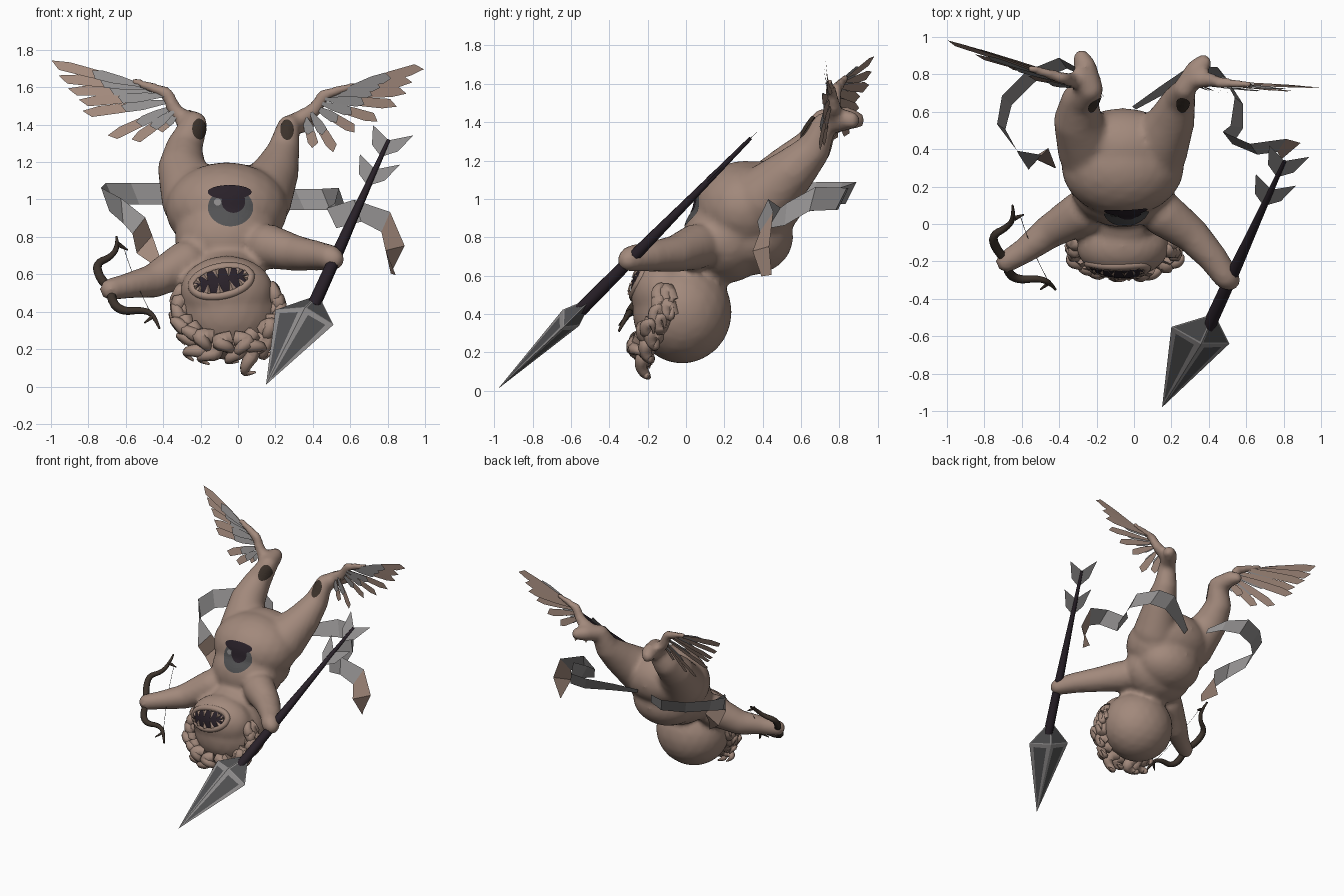
import bpy, bmesh, math, random
from mathutils import Vector as V, Matrix
from mathutils.bvhtree import BVHTree

random.seed(4)
cube = bpy.data.objects.get("Cube")
if cube:
    bpy.data.objects.remove(cube, do_unlink=True)


def material(name, *rgb):
    m = bpy.data.materials.new(name)
    m.use_nodes = True
    m.diffuse_color = (*rgb, 1)
    m.node_tree.nodes["Principled BSDF"].inputs["Base Color"].default_value = (*rgb, 1)
    return m


skin = material("skin", .36, .25, .2)
grey = material("grey", .28, .27, .27)
steel = material("dark_grey", .085, .085, .088)
dark = material("dark_purple", .022, .015, .022)
brown = material("dark_brown", .045, .032, .024)


def add(name, data, *mats):
    for m in mats:
        data.materials.append(m)
    ob = bpy.data.objects.new(name, data)
    bpy.context.scene.collection.objects.link(ob)
    return ob


def from_bm(name, bm, *mats):
    me = bpy.data.meshes.new(name)
    bm.to_mesh(me)
    bm.free()
    return add(name, me, *mats)


def faces_mesh(name, verts, faces, *mats):
    me = bpy.data.meshes.new(name)
    me.from_pydata([tuple(v) for v in verts], [], faces)
    return add(name, me, *mats)


def tube(name, pts, mat, depth=1.0, cyclic=False, res=2):
    """Tapered tube through (x, y, z, radius) points."""
    cu = bpy.data.curves.new(name, "CURVE")
    cu.dimensions = "3D"
    cu.bevel_depth, cu.bevel_resolution, cu.resolution_u = depth, res, 4
    cu.use_fill_caps = True
    sp = cu.splines.new("NURBS")
    sp.points.add(len(pts) - 1)
    for p, q in zip(sp.points, pts):
        p.co, p.radius = (*q[:3], 1), q[3]
    sp.order_u, sp.use_endpoint_u, sp.use_cyclic_u = 3, True, cyclic
    return add(name, cu, mat)


# Body: ellipsoids and limb chains fused into one skin
flesh = bmesh.new()


def blob(c, r):
    r = (r, r, r) if isinstance(r, (int, float)) else r
    bmesh.ops.create_icosphere(flesh, subdivisions=3, radius=1,
                               matrix=Matrix.Translation(c) @ Matrix.Diagonal((*r, 1)))


def limb(pts):
    for a, b in zip(pts, pts[1:]):
        a, b = V(a), V(b)
        for i in range(9):
            p = a.lerp(b, i / 8)
            blob(p[:3], p[3])


blob((-.06, .21, .79), (.28, .23, .23))      # chest
blob((-.06, .33, .8), (.26, .23, .2))        # back
blob((-.06, .31, .95), (.33, .27, .25))      # belly
blob((-.06, .41, 1.0), (.3, .21, .2))        # hips
blob((-.05, .02, .63), (.17, .14, .1))       # neck
blob((-.05, -.02, .41), (.28, .26, .27))     # skull
blob((-.06, -.12, .51), (.25, .17, .19))     # face
limb([(-.28, .06, .66, .12), (-.45, -.04, .565, .092), (-.58, -.14, .54, .07), (-.68, -.2, .52, .06)])
limb([(.16, .05, .75, .12), (.3, -.05, .715, .097), (.42, -.18, .7, .08), (.49, -.28, .69, .07), (.51, -.3, .68, .06)])
limb([(-.24, .4, 1.0, .17), (-.3, .55, 1.16, .13), (-.29, .66, 1.27, .1), (-.235, .72, 1.4, .072),
      (-.26, .84, 1.42, .06), (-.28, .89, 1.41, .045)])
limb([(.12, .4, 1.0, .17), (.2, .55, 1.14, .125), (.24, .66, 1.25, .09), (.27, .72, 1.39, .062),
      (.33, .82, 1.41, .058), (.37, .86, 1.41, .048)])
# wing arms growing from the ankles
limb([(-.26, .75, 1.4, .05), (-.34, .77, 1.48, .04), (-.38, .78, 1.57, .035), (-.55, .83, 1.63, .024)])
limb([(.3, .77, 1.41, .05), (.41, .77, 1.48, .04), (.46, .755, 1.56, .033), (.62, .745, 1.61, .022)])
body = from_bm("body", flesh, skin)
mod = body.modifiers.new("fuse", "REMESH")
mod.mode, mod.voxel_size, mod.use_smooth_shade = "VOXEL", .02, True
mod = body.modifiers.new("soften", "SMOOTH")
mod.factor, mod.iterations = .5, 5

bpy.context.view_layer.update()
skin_tree = BVHTree.FromObject(body, bpy.context.evaluated_depsgraph_get())


def on_skin(x, z, off):
    """Point lying just in front of the body at (x, z)."""
    hit, n, _, _ = skin_tree.ray_cast(V((x, -2, z)), V((0, 1, 0)))
    if hit is None:
        hit, n, _, _ = skin_tree.find_nearest(V((x, .68, z)))
    return hit + n * off


def oval(cx, cz, rx, rz, t, tilt=0):
    x, z = rx * math.cos(t), rz * math.sin(t)
    c, s = math.cos(tilt), math.sin(tilt)
    return cx + x * c - z * s, cz + x * s + z * c


def plate(name, mat, cx, cz, rx, rz, off, tilt=0, rings=6, seg=32):
    verts, faces = [on_skin(cx, cz, off)], []
    for r in range(1, rings + 1):
        for i in range(seg):
            k = r / rings
            verts.append(on_skin(*oval(cx, cz, rx * k, rz * k, math.tau * i / seg, tilt), off))
            a, b = 1 + (r - 1) * seg + i, 1 + (r - 1) * seg + (i + 1) % seg
            faces.append((0, a, b) if r == 1 else (a - seg, a, b, b - seg))
    return faces_mesh(name, verts, faces, mat)


# Belly eye
plate("eye_iris", steel, -.04, .957, .12, .102, .004)
plate("eye_lid_shade", dark, -.045, 1.037, .115, .037, .007)
plate("eye_pupil", dark, -.025, .988, .062, .063, .007)
plate("eye_glint", grey, -.108, .985, .019, .019, .009)

# Dark bands on the ankles
plate("right_ankle_patch", brown, -.21, 1.375, .036, .055, .005)
plate("left_ankle_patch", brown, .262, 1.37, .034, .055, .005)

# Mouth with lips and pointed teeth
mouth = (-.09, .565, .145, .062)
plate("mouth", dark, *mouth, .004, .2)
lips = [(*on_skin(*oval(-.09, .565, .165, .08, math.tau * i / 20, .2), -.012), 1) for i in range(20)]
tube("lips", lips, skin, .025, True)
teeth = bmesh.new()
for i in range(13):
    t = math.tau * (i + .5) / 13
    size = random.uniform(.9, 1.25)
    base = on_skin(*oval(*mouth, t, .2), .006)
    tip = on_skin(*oval(-.09, .565, .118, .062 - .05 * size, t, .2), .012)
    side = (tip - base).cross(V((0, 1, 0))).normalized() * .019
    ring = [teeth.verts.new(base + o) for o in (side, V((0, -.015, 0)), -side)]
    top = teeth.verts.new(tip)
    for a, b in zip(ring, ring[1:]):
        teeth.faces.new((a, b, top))
from_bm("teeth", teeth, skin)

# Curly hair: two rows of tapered, uneven locks around the brow
for row in range(2):
    for i in range(13):
        t = math.radians(165 + 215 * i / 12 + 9 * row + random.uniform(-5, 5))
        out = V((math.cos(t), 0, math.sin(t)))
        tan = V((-out.z, 0, out.x)) * random.choice((-1, 1))
        low = max(0, -out.z)
        p = V((-.05, -.07 - .13 * low - .04 * row, .42)) + V((out.x * .25, 0, out.z * (.2 - .04 * row)))
        j = random.uniform(.6, 1.25)
        reach = (.02 + .045 * low * (1 - .5 * row)) * j
        pts = [p - tan * .03, p + out * reach * .8 + tan * .05 + V((0, -.03, 0)),
               p + out * reach * 1.5 - tan * .02 + V((0, -.045, 0)),
               p + out * reach * 2.2 - tan * .055, p + out * reach * 2.3 + tan * .015]
        tube("hair_lock", [(*q, r) for q, r in zip(pts, (.045, .045, .033, .02, .005))], skin, res=1)


# Wings: long feathers with shorter grey coverts in front
def wing(name, roots, tips, depth):
    verts, faces = [], []
    n = len(tips)
    for layer, reach in enumerate((1, .55)):
        for i, tip in enumerate(tips):
            k = i / (n - 1) * (len(roots) - 1)
            j = min(int(k), len(roots) - 2)
            a = V(roots[j]).lerp(V(roots[j + 1]), k - j)
            b = a.lerp(V(tip), reach)
            d = (b - a).normalized()
            w = V((-d.y, d.x)) * .028
            start = len(verts)
            for f, s in ((0, .3), (.55, .9), (.9, .9), (1, -.5), (.8, -1), (.4, -.8), (0, -.3)):
                p = a.lerp(b, f) + w * s
                y = depth(p.x) - .15 * (1.65 - p.y)
                verts.append((p.x, y - .012 * layer + .01 * (i % 3) - .008 * s, p.y))
            faces.append(tuple(range(start, start + 7)))
    ob = faces_mesh(name, verts, faces, skin, grey)
    for f in ob.data.polygons[n:]:
        f.material_index = 1


wing("right_wing", [(-.52, 1.61), (-.4, 1.58), (-.36, 1.5), (-.33, 1.45)],
     [(-1, 1.73), (-.96, 1.65), (-.91, 1.58), (-.85, 1.52), (-.83, 1.46), (-.69, 1.33), (-.56, 1.31), (-.43, 1.37)],
     lambda x: .67 - .295 * x)
wing("left_wing", [(.6, 1.6), (.48, 1.55), (.43, 1.5), (.36, 1.44)],
     [(.99, 1.71), (.93, 1.64), (.9, 1.58), (.85, 1.51), (.75, 1.43), (.63, 1.37), (.52, 1.26), (.41, 1.28)],
     lambda x: .79 - .07 * x)


# Ribbon ends trailing from behind the hips, with a skin-toned tip
def ribbon(name, path):
    pts, verts = [V(p) for p in path], []
    lean = V((-.4, .5, 0))
    for i, p in enumerate(pts):
        d = (pts[min(i + 1, len(pts) - 1)] - pts[max(i - 1, 0)]).normalized()
        up = d.cross(V((0, 0, 1))).normalized().cross(d)
        size = .03 if i == len(pts) - 1 else .068 * min(1, (i + 1) / 3)
        w = (up + lean).normalized() * size
        verts += [p - w, p + w]
    ob = faces_mesh(name, verts, [(i, i + 1, i + 3, i + 2) for i in range(0, len(verts) - 2, 2)], grey, skin)
    for f in ob.data.polygons[-2:]:
        f.material_index = 1


ribbon("left_ribbon", [(.0, .62, .95), (.16, .72, .98), (.33, .82, 1.0), (.47, .81, 1.0), (.56, .66, 1.0), (.55, .52, .92),
                       (.5, .46, .9), (.64, .4, .94), (.79, .42, .88), (.84, .39, .74), (.83, .42, .6)])
ribbon("right_ribbon", [(-.16, .68, .99), (-.24, .79, 1.02), (-.38, .86, 1.03), (-.55, .79, 1.03), (-.68, .66, 1.03),
                        (-.71, .52, 1.0), (-.62, .38, .94), (-.53, .33, .86), (-.5, .38, .76), (-.42, .3, .66)])

# Spear: shaft, barbed head with dark inlays, two pairs of flat fins
tip, base, tail = V((.15, -.98, .01)), V((.43, -.48, .49)), V((.82, .37, 1.35))
barb_l, barb_r = V((.2, -.55, .41)), V((.51, -.64, .33))
axis = (tail - base).normalized()
tube("spear_shaft", [(*base.lerp(tail, k), r) for k, r in ((-.08, .036), (.25, .034), (.55, .022), (.96, .01))], dark)
across = (barb_r - barb_l).normalized()
normal = across.cross(axis).normalized()
mid = V((.36, -.6, .38))
head = bmesh.new()
t, b, l, r, u, d = [head.verts.new(p) for p in
                    (tip, base, barb_l, barb_r, mid + normal * .06, mid - normal * .06)]
blade = [head.faces.new(f) for f in ((t, l, u), (t, u, r), (t, d, l), (t, r, d))]
shoulder = [head.faces.new(f) for f in ((b, u, l), (b, r, u), (b, l, d), (b, d, r))]
bmesh.ops.recalc_face_normals(head, faces=head.faces)
for group, rim in ((blade, .046), (shoulder, .014)):
    bmesh.ops.inset_individual(head, faces=group, thickness=rim)
    for f in group:
        f.material_index = 1
from_bm("spear_head", head, grey, steel)
verts = []
for start in (-.41, -.18):
    for side in (across, -across):
        verts += [tail + axis * start, tail + axis * (start + .07) + side * .075,
                  tail + axis * (start + .21) + side * .115, tail + axis * (start + .13)]
faces_mesh("spear_fins", verts, [(i, i + 1, i + 2, i + 3) for i in range(0, len(verts), 4)], grey)

# Bow gripped in the right hand
tube("bow", [(-.65, .1, .8, .006), (-.64, .03, .75, .014), (-.68, -.02, .69, .017), (-.76, -.06, .66, .022),
             (-.74, -.13, .58, .026), (-.68, -.2, .52, .024), (-.67, -.27, .44, .026), (-.61, -.3, .4, .022),
             (-.52, -.29, .41, .018), (-.45, -.31, .39, .015), (-.42, -.35, .31, .006)], brown)
for p, q in (((-.64, .03, .76), (-.59, .05, .73)), ((-.45, -.31, .38), (-.5, -.35, .34))):
    tube("bow_spur", [(*p, .014), (*q, .004)], brown)
tube("bow_string", [(-.61, .05, .74, .0015), (-.56, -.12, .57, .0015), (-.45, -.32, .36, .0015)], steel, res=0)
